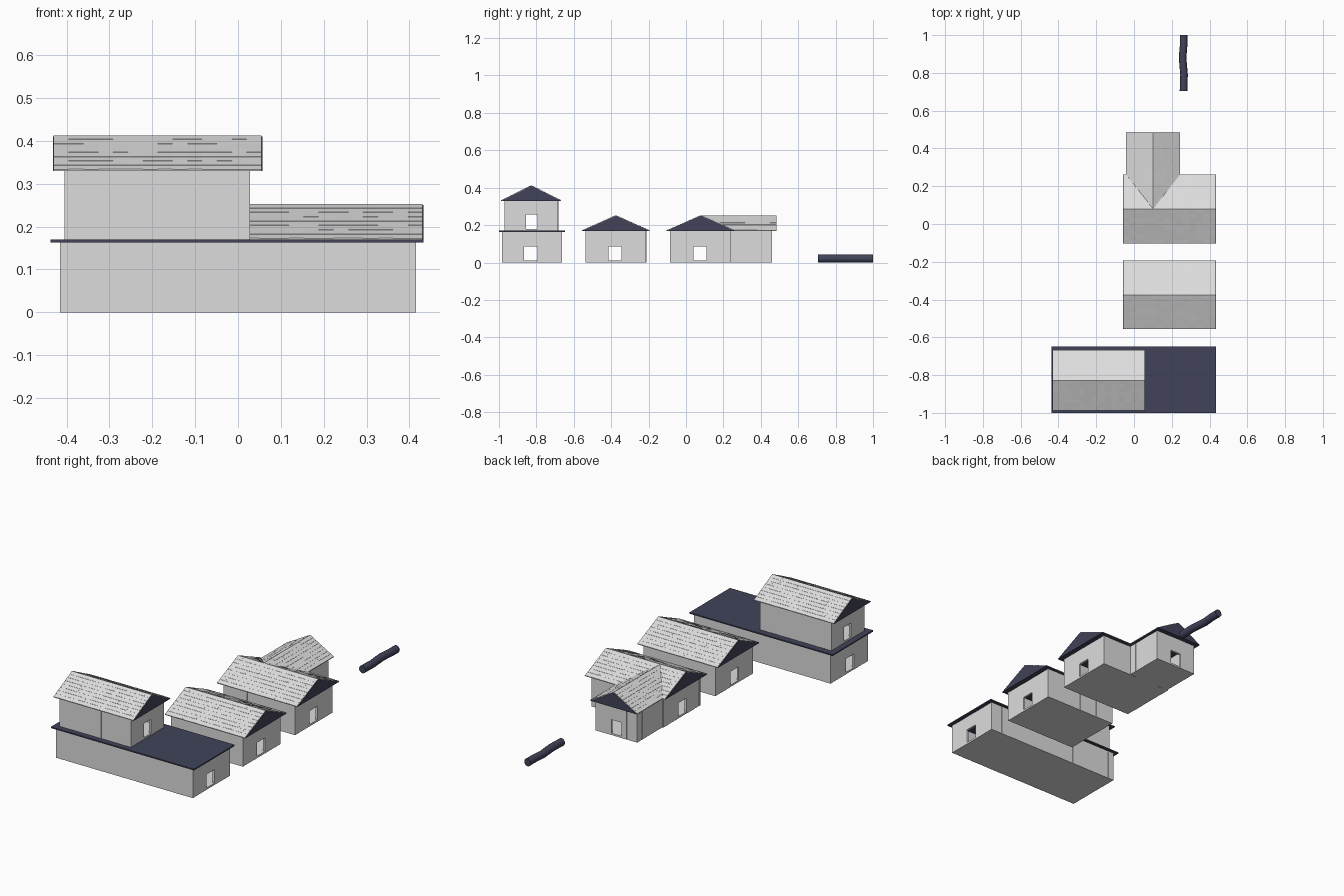
import bpy, bmesh, math, random
from mathutils import Vector

if "Cube" in bpy.data.objects:
    bpy.data.objects.remove(bpy.data.objects["Cube"])

random.seed(4)

def material(name, rgb):
    m = bpy.data.materials.new(name)
    m.diffuse_color = (*rgb, 1)
    m.use_nodes = True
    m.node_tree.nodes["Principled BSDF"].inputs["Base Color"].default_value = m.diffuse_color
    return m

GRAY = material("light_gray", (0.72, 0.72, 0.72))
NAVY = material("dark_navy", (0.052, 0.057, 0.1))

def finish(name, bm, mat):
    bmesh.ops.recalc_face_normals(bm, faces=bm.faces)
    me = bpy.data.meshes.new(name)
    bm.to_mesh(me)
    bm.free()
    me.materials.append(mat)
    ob = bpy.data.objects.new(name, me)
    bpy.context.collection.objects.link(ob)
    return ob

def hexa(bm, c):
    """Box from 4 bottom and 4 top corners."""
    v = [bm.verts.new(p) for p in c]
    for f in ((0, 3, 2, 1), (4, 5, 6, 7), (0, 1, 5, 4), (1, 2, 6, 5), (2, 3, 7, 6), (3, 0, 4, 7)):
        bm.faces.new([v[i] for i in f])

def box(bm, x0, x1, y0, y1, z0, z1):
    hexa(bm, [(x, y, z) for z in (z0, z1) for x, y in ((x0, y0), (x1, y0), (x1, y1), (x0, y1))])

T = 0.012       # wall thickness
FLOOR = 0.01

def room(name, x0, x1, y0, y1, z0, z1, doors, door_top):
    """Hollow room of upright boards; doors = {side: (start, end)}."""
    bm = bmesh.new()
    box(bm, x0 + .001, x1 - .001, y0 + .001, y1 - .001, z0, z0 + FLOOR)
    for side in ("-x", "+x", "-y", "+y"):
        along_x = side[1] == "y"
        a, b = (x0, x1) if along_x else (y0 + T, y1 - T)
        d = doors.get(side)
        spans = [(a, d[0], z0), (d[0], d[1], door_top), (d[1], b, z0)] if d else [(a, b, z0)]
        for s, e, zb in spans:
            n = max(1, round((e - s) / 0.035))
            for i in range(n):
                p, q = s + (e - s) * i / n, s + (e - s) * (i + 1) / n
                j = random.choice((0, 0.0008))
                lo, hi = {"-x": (x0 + j, x0 + T), "+x": (x1 - T, x1 - j),
                          "-y": (y0 + j, y0 + T), "+y": (y1 - T, y1 - j)}[side]
                if along_x:
                    box(bm, p, q, lo, hi, zb, z1)
                else:
                    box(bm, lo, hi, p, q, zb, z1)
    finish(name + "_walls", bm, GRAY)

def roof(name, a0, a1, b0, b1, z0, z1, axis="x"):
    """Gable roof: navy wedge covered with thin gray tiles; ridge runs along axis."""
    def pt(a, b, z):
        return (a, b, z) if axis == "x" else (b, a, z)
    bc = (b0 + b1) / 2
    skin = 0.003
    # wedge
    bm = bmesh.new()
    ends = [[bm.verts.new(pt(a, b, z)) for b, z in ((b0, z0), (b1, z0), (bc, z1 - skin))] for a in (a0, a1)]
    for e in ends:
        bm.faces.new(e)
    for i in range(3):
        j = (i + 1) % 3
        bm.faces.new((ends[0][i], ends[0][j], ends[1][j], ends[1][i]))
    finish(name + "_roof_body", bm, NAVY)
    # tile rows, each slightly raised at its lower edge
    bm = bmesh.new()
    cols, rows = max(6, round((a1 - a0) / 0.035)), 8
    g0, g1 = a0 + 0.002, a1 - 0.002
    for edge in (b0, b1):
        for r in range(rows):
            f0, f1 = r / rows, (r + 1) / rows
            for c in range(cols):
                p, q = g0 + (g1 - g0) * c / cols, g0 + (g1 - g0) * (c + 1) / cols
                lift = 0.0032 + random.choice((0, 0.0006))
                corners = []
                for up in (0, 1):
                    for a, f in ((p, f0), (q, f0), (q, f1), (p, f1)):
                        z = z0 + (z1 - skin - z0) * f
                        h = (lift if f == f0 else 0.0028) if up else -0.0005
                        corners.append(pt(a, edge + (bc - edge) * f, z + h))
                hexa(bm, corners)
    finish(name + "_roof_tiles", bm, GRAY)

# Two-storey house with terrace slab
room("long_house_lower", -.415, .415, -.985, -.662, 0, .164,
     {"-x": (-.865, -.795), "+x": (-.865, -.795)}, .085)
bm = bmesh.new()
box(bm, -.437, .433, -1, -.648, .163, .17)
finish("terrace_slab", bm, NAVY)
room("long_house_upper", -.405, .028, -.97, -.683, .17, .332,
     {"-x": (-.855, -.795), "+x": (-.855, -.795)}, .257)
roof("long_house", -.432, .057, -.988, -.667, .33, .413)

# Plain middle house
room("middle_house", -.03, .407, -.538, -.212, 0, .172,
     {"-x": (-.415, -.345), "+x": (-.415, -.345)}, .085)
roof("middle_house", -.057, .433, -.556, -.194, .169, .253)

# House with a wing to the back
room("back_house", -.03, .407, -.085, .24, 0, .172,
     {"-x": (.04, .11), "+x": (.04, .11)}, .085)
roof("back_house", -.057, .433, -.104, .262, .169, .253)
room("back_wing", -.025, .227, .24, .46, 0, .172, {"+y": (.07, .132)}, .085)
roof("back_wing", .081, .485, -.042, .244, .169, .2525, axis="y")

# Slightly crooked log
bm = bmesh.new()
N, rings = 16, []
for y, x in ((.705, .262), (.79, .265), (.88, .257), (.95, .263), (1.0, .263)):
    rings.append([bm.verts.new((x + .02 * math.cos(2 * math.pi * k / N), y,
                                .021 + .021 * math.sin(2 * math.pi * k / N))) for k in range(N)])
for r, s in zip(rings, rings[1:]):
    for k in range(N):
        m = (k + 1) % N
        bm.faces.new((r[k], r[m], s[m], s[k])).smooth = True
bm.faces.new(rings[0])
bm.faces.new(rings[-1])
log = finish("log", bm, NAVY)
bpy.context.view_layer.objects.active = log
log.select_set(True)
bpy.ops.object.shade_smooth_by_angle(angle=math.radians(40))
